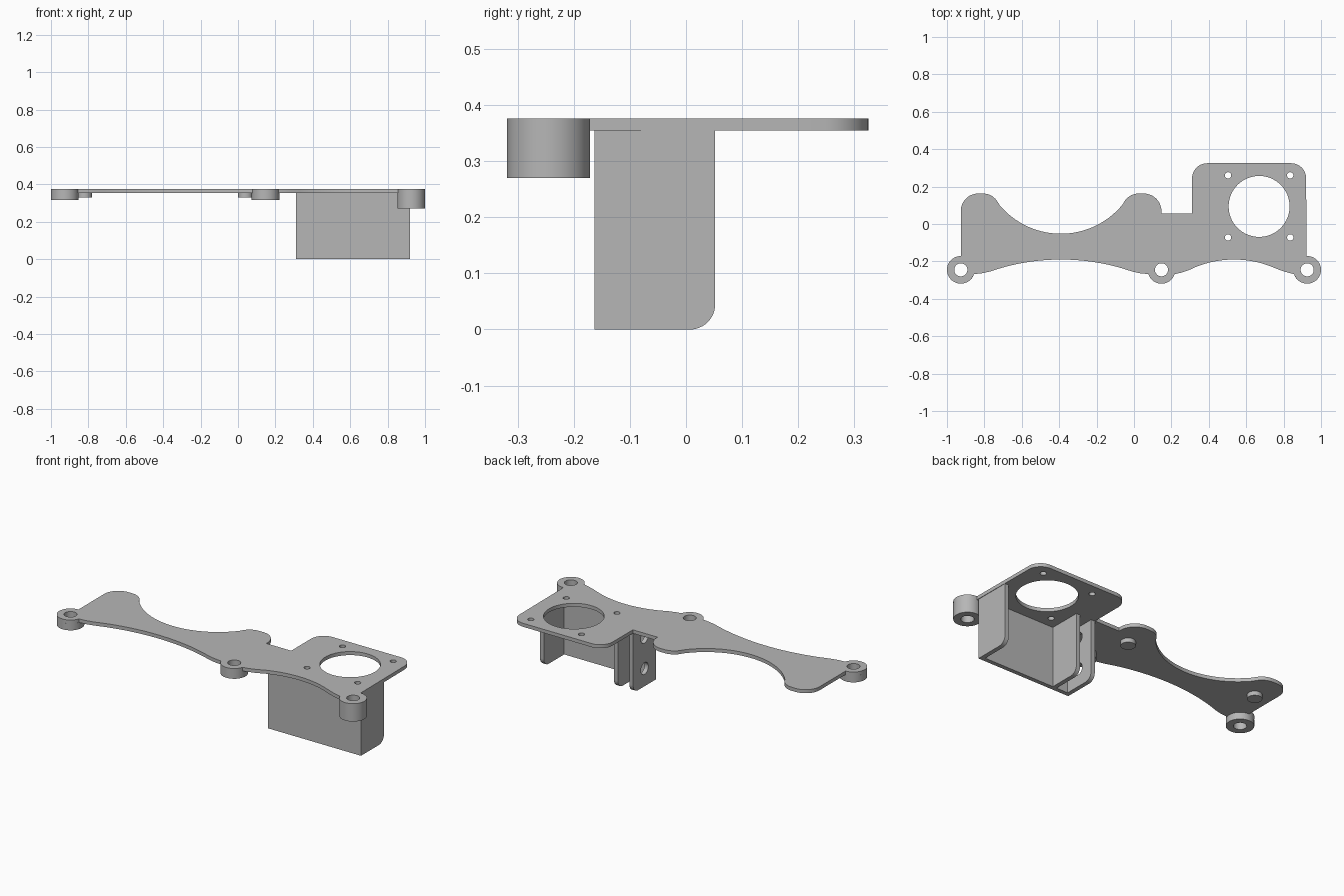
import bpy
import bmesh
from math import cos, sin, radians
from mathutils import Matrix, Vector
from mathutils.geometry import intersect_line_line

cube = bpy.data.objects.get("Cube")
if cube:
    bpy.data.objects.remove(cube, do_unlink=True)

GREY = (0.47, 0.47, 0.47, 1.0)
mat = bpy.data.materials.new("plain grey")
mat.use_nodes = True
mat.diffuse_color = GREY
bsdf = mat.node_tree.nodes["Principled BSDF"]
bsdf.inputs["Base Color"].default_value = GREY
bsdf.inputs["Roughness"].default_value = 0.6


def arc(cx, cy, r, a0, a1, n=12):
    """Points on a circular arc, angles in degrees."""
    steps = [radians(a0 + (a1 - a0) * i / n) for i in range(n + 1)]
    return [(cx + r * cos(a), cy + r * sin(a)) for a in steps]


def circle(cx, cy, r, n=48):
    return arc(cx, cy, r, 0, 360, n)[:-1]


def bow(x0, x1, y_end, y_mid, n=32):
    """Circular arc over a level chord, through its middle height."""
    half, sag = (x1 - x0) / 2, y_mid - y_end
    r = (half * half + sag * sag) / (2 * abs(sag))
    sign = 1 if sag > 0 else -1
    pts = []
    for i in range(n + 1):
        d = half * (2 * i / n - 1)
        pts.append(((x0 + x1) / 2 + d, y_mid - sign * (r - (r * r - d * d) ** 0.5)))
    return pts


def slab(name, loops, lo, hi, along_x=False):
    """Fill closed loops (inner ones become holes) and extrude from lo to hi."""
    curve = bpy.data.curves.new(name, 'CURVE')
    curve.dimensions = '2D'
    curve.fill_mode = 'BOTH'
    curve.extrude = (hi - lo) / 2
    for pts in loops:
        spline = curve.splines.new('POLY')
        spline.points.add(len(pts) - 1)
        for p, (x, y) in zip(spline.points, pts):
            p.co = (x, y, 0, 1)
        spline.use_cyclic_u = True
    temp = bpy.data.objects.new(name + " profile", curve)
    bpy.context.collection.objects.link(temp)
    bpy.context.view_layer.update()
    graph = bpy.context.evaluated_depsgraph_get()
    mesh = bpy.data.meshes.new_from_object(temp.evaluated_get(graph))
    bpy.data.objects.remove(temp, do_unlink=True)
    bpy.data.curves.remove(curve)

    # weld the caps to the rim and place the slab
    bm = bmesh.new()
    bm.from_mesh(mesh)
    bmesh.ops.remove_doubles(bm, verts=bm.verts, dist=1e-5)
    bm.transform(Matrix.Translation((0, 0, (lo + hi) / 2)))
    if along_x:
        bm.transform(Matrix(((0, 0, 1, 0), (1, 0, 0, 0), (0, 1, 0, 0), (0, 0, 0, 1))))
    bmesh.ops.recalc_face_normals(bm, faces=bm.faces)
    bm.to_mesh(mesh)
    bm.free()
    mesh.materials.clear()
    mesh.materials.append(mat)
    obj = bpy.data.objects.new(name, mesh)
    bpy.context.collection.objects.link(obj)
    bpy.ops.object.select_all(action='DESELECT')
    obj.select_set(True)
    bpy.context.view_layer.objects.active = obj
    bpy.ops.object.shade_smooth_by_angle(angle=radians(30))
    return obj


TOP, UNDER = 0.376, 0.355
BOSS_Y, BOSS_R, BORE = -0.245, 0.074, 0.035
LEFT_X, MID_X, RIGHT_X = -0.926, 0.147, 0.926
MOTOR_X, MOTOR_Y, SCREW = 0.669, 0.094, 0.166

# Plate outline, counterclockwise from the boss at -x
outline = arc(LEFT_X, BOSS_Y, BOSS_R, 90, 342, 32)
outline += [(-0.81, -0.263), (-0.77, -0.254)]
outline += bow(-0.72, -0.06, -0.238, -0.19)
outline += [(-0.01, -0.254), (0.03, -0.263)]
outline += arc(MID_X, BOSS_Y, BOSS_R, 198, 342, 24)
outline += [(0.25, -0.261), (0.29, -0.248)]
outline += bow(0.33, 0.74, -0.23, -0.19)
outline += [(0.78, -0.246), (0.82, -0.259)]
outline += arc(RIGHT_X, BOSS_Y, BOSS_R, 198, 452, 32)
outline += arc(0.84, 0.245, 0.08, 0, 90)
outline += arc(0.392, 0.243, 0.082, 90, 180)
outline += [(0.31, 0.055), (MID_X, 0.055)]
outline += arc(0.052, 0.068, 0.095, 0, 90)
outline += arc(0.025, 0.073, 0.09, 90, 143, 8)
outline += bow(-0.735, -0.047, 0.122, -0.052, 40)[::-1][1:-1]
outline += arc(-0.807, 0.073, 0.09, 37, 90, 8)
outline += arc(-0.833, 0.07, 0.093, 90, 180)

holes = [circle(x, BOSS_Y, BORE) for x in (LEFT_X, MID_X, RIGHT_X)]
holes.append(circle(MOTOR_X, MOTOR_Y, 0.163, 64))
for sx in (-1, 1):
    for sy in (-1, 1):
        holes.append(circle(MOTOR_X + sx * SCREW, MOTOR_Y + sy * SCREW, 0.017, 24))
slab("top_plate", [outline] + holes, UNDER, TOP)

# Screw bosses hanging under the plate
for name, x, low in (("left_side_boss", LEFT_X, 0.315),
                     ("middle_boss", MID_X, 0.315),
                     ("motor_side_boss", RIGHT_X, 0.27)):
    slab(name, [circle(x, BOSS_Y, BOSS_R), circle(x, BOSS_Y, BORE)], low, UNDER)

# Short locating pegs
for name, x in (("outer_peg", -0.82), ("inner_peg", 0.04)):
    slab(name, [circle(x, 0, 0.04)], 0.33, UNDER)

# Motor housing: front wall and three side walls with a rounded lower back corner
FRONT, BACK, WALL = -0.163, 0.052, 0.025
slab("housing_front_wall",
     [[(0.31, FRONT), (0.92, FRONT), (0.92, FRONT + WALL), (0.31, FRONT + WALL)]],
     0, UNDER)
side = [(FRONT + WALL, 0)] + arc(BACK - 0.045, 0.045, 0.045, -90, 0)
side += [(BACK, UNDER), (FRONT + WALL, UNDER)]
cable_holes = [circle(-0.055, z, 0.035, 32) for z in (0.105, 0.29)]
slab("housing_outer_wall", [side], 0.92 - WALL, 0.92, True)
slab("housing_inner_wall", [side], 0.41, 0.41 + WALL, True)
slab("housing_holed_wall", [side] + cable_holes, 0.31, 0.31 + WALL, True)
